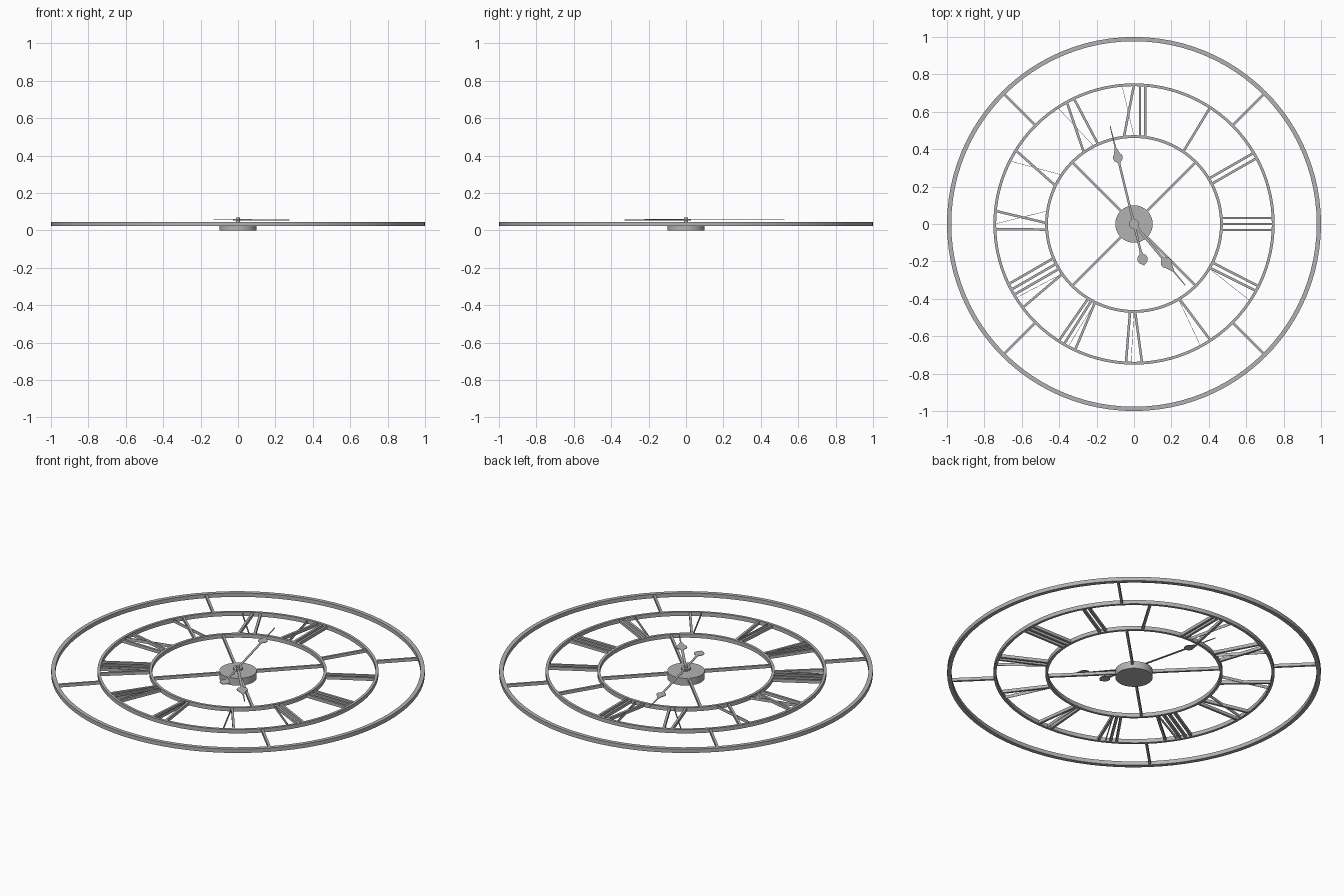
import bpy
import bmesh
from math import radians, cos, sin, pi
from mathutils import Matrix, Vector

old = bpy.data.objects.get("Cube")
if old:
    bpy.data.objects.remove(old)

metal = bpy.data.materials.new("grey_metal")
metal.use_nodes = True
GREY = (0.45, 0.45, 0.45, 1)
metal.diffuse_color = GREY
metal.node_tree.nodes["Principled BSDF"].inputs["Base Color"].default_value = GREY

LOW, HIGH = 0.022, 0.045
SIDES = 96


def add_object(name, bm, smooth=False):
    bmesh.ops.recalc_face_normals(bm, faces=bm.faces)
    mesh = bpy.data.meshes.new(name)
    bm.to_mesh(mesh)
    bm.free()
    mesh.materials.append(metal)
    obj = bpy.data.objects.new(name, mesh)
    bpy.context.collection.objects.link(obj)
    if smooth:
        bpy.ops.object.select_all(action="DESELECT")
        obj.select_set(True)
        bpy.context.view_layer.objects.active = obj
        bpy.ops.object.shade_smooth_by_angle(angle=radians(35))
    return obj


def ring(name, inner, outer):
    bm = bmesh.new()
    loops = []
    for i in range(SIDES):
        a = 2 * pi * i / SIDES
        loops.append([bm.verts.new((r * cos(a), r * sin(a), z))
                      for r, z in ((inner, LOW), (outer, LOW), (outer, HIGH), (inner, HIGH))])
    for i, here in enumerate(loops):
        after = loops[(i + 1) % SIDES]
        for j in range(4):
            k = (j + 1) % 4
            bm.faces.new((here[j], here[k], after[k], after[j]))
    add_object(name, bm, True)


def disc(name, radius, low, high, sides):
    bm = bmesh.new()
    bmesh.ops.create_cone(bm, cap_ends=True, segments=sides, radius1=radius, radius2=radius,
                          depth=high - low, matrix=Matrix.Translation((0, 0, (low + high) / 2)))
    add_object(name, bm, True)


def bar(bm, start, end, width, low=LOW + 0.002, high=HIGH - 0.003):
    """Add a flat-ended bar between two points of the dial plane."""
    start, end = Vector(start), Vector(end)
    along = end - start
    middle = (start + end) / 2
    place = (Matrix.Translation((middle.x, middle.y, (low + high) / 2))
             @ Matrix.Rotation(Vector((1, 0)).angle_signed(along) * -1, 4, "Z")
             @ Matrix.Diagonal((along.length, width, high - low, 1)))
    bmesh.ops.create_cube(bm, size=1, matrix=place)


def hand(name, angle, half_outline, low, high):
    """Extrude a mirrored outline pointing along +x, then turn it."""
    bm = bmesh.new()
    outline = half_outline + [(x, -y) for x, y in reversed(half_outline) if y > 0]
    face = bm.faces.new([bm.verts.new((x, y, low)) for x, y in outline])
    extruded = bmesh.ops.extrude_face_region(bm, geom=[face])
    top = [v for v in extruded["geom"] if isinstance(v, bmesh.types.BMVert)]
    bmesh.ops.translate(bm, verts=top, vec=(0, 0, high - low))
    bmesh.ops.rotate(bm, verts=bm.verts, matrix=Matrix.Rotation(radians(angle), 3, "Z"))
    add_object(name, bm)


def leaf(centre, radius, stem, point):
    """Half outline of a round leaf drawn out to a point."""
    arc = [(centre + radius * cos(a), radius * sin(a))
           for a in (radians(d) for d in range(160, 30, -20))]
    return arc + [(centre + point, stem)]


# Three rings of the frame
ring("outer_ring", 0.977, 1.0)
ring("middle_ring", 0.737, 0.752)
ring("inner_ring", 0.46, 0.475)

# Diagonal spokes
for part, inner, outer in (("inner_spokes", 0.09, 0.465), ("outer_spokes", 0.745, 0.985)):
    bm = bmesh.new()
    for i in range(4):
        ray = Vector((cos(pi / 4 + i * pi / 2), sin(pi / 4 + i * pi / 2)))
        bar(bm, ray * inner, ray * outer, 0.013)
    add_object(part, bm)

# Numeral strokes: sideways offset at the inner ring, at the middle ring, and thin or not
T, B = 0.002, 0.013
NUMERALS = {
    1: [(.035, .041, B)],
    2: [(-.01, -.009, B), (.022, .023, B)],
    3: [(-.032, -.032, B), (0, 0, B), (.032, .032, B)],
    4: [(-.031, -.045, B), (0, -.016, B), (.005, .045, T)],
    5: [(-.01, -.043, B), (-.005, .018, T)],
    6: [(-.006, -.043, B), (0, .016, T), (.021, .043, B)],
    7: [(-.029, -.064, B), (-.029, -.023, T), (-.008, .003, B), (.013, .036, B)],
    8: [(-.04, -.09, B), (-.038, -.027, T), (-.007, -.007, B), (.024, .024, B), (.057, .057, B)],
    9: [(-.03, -.027, B), (.005, .07, B), (.07, 0, T)],
    10: [(-.033, .025, B), (.034, -.04, T)],
    11: [(-.041, .015, B), (.022, -.042, T), (.047, .057, B)],
    12: [(-.054, 0, B), (0, -.064, T), (.032, .032, B), (.06, .06, B)],
}
for hour, strokes in NUMERALS.items():
    a = radians(90 - 30 * hour)
    out, side = Vector((cos(a), sin(a))), Vector((sin(a), -cos(a)))
    bm = bmesh.new()
    for near, far, width in strokes:
        # Slide each end along the radius so that it meets its ring
        start = out * (0.468 ** 2 - near ** 2) ** 0.5 + side * near
        end = out * (0.744 ** 2 - far ** 2) ** 0.5 + side * far
        bar(bm, start, end, width)
    add_object(f"numeral_{hour}", bm)

# Movement case and spindle
disc("movement_case", 0.1, 0, 0.043, 64)
disc("spindle", 0.012, 0.04, 0.07, 24)
disc("hand_cap", 0.026, 0.053, 0.062, 32)

# Hands with leaf tips; the long one has a leaf counterweight
tail = [(-x, y) for x, y in reversed(leaf(0.193, 0.028, 0.002, 0.034))]
hand("minute_hand", 103.7,
     [(-0.228, 0)] + tail + [(-0.15, 0.006), (0.33, 0.006)]
     + leaf(0.365, 0.026, 0.004, 0.055) + [(0.541, 0.002)], 0.058, 0.061)
hand("hour_hand", -50.1,
     [(0, 0.007), (0.23, 0.007)] + leaf(0.27, 0.03, 0.004, 0.06) + [(0.426, 0.002)],
     0.054, 0.057)
